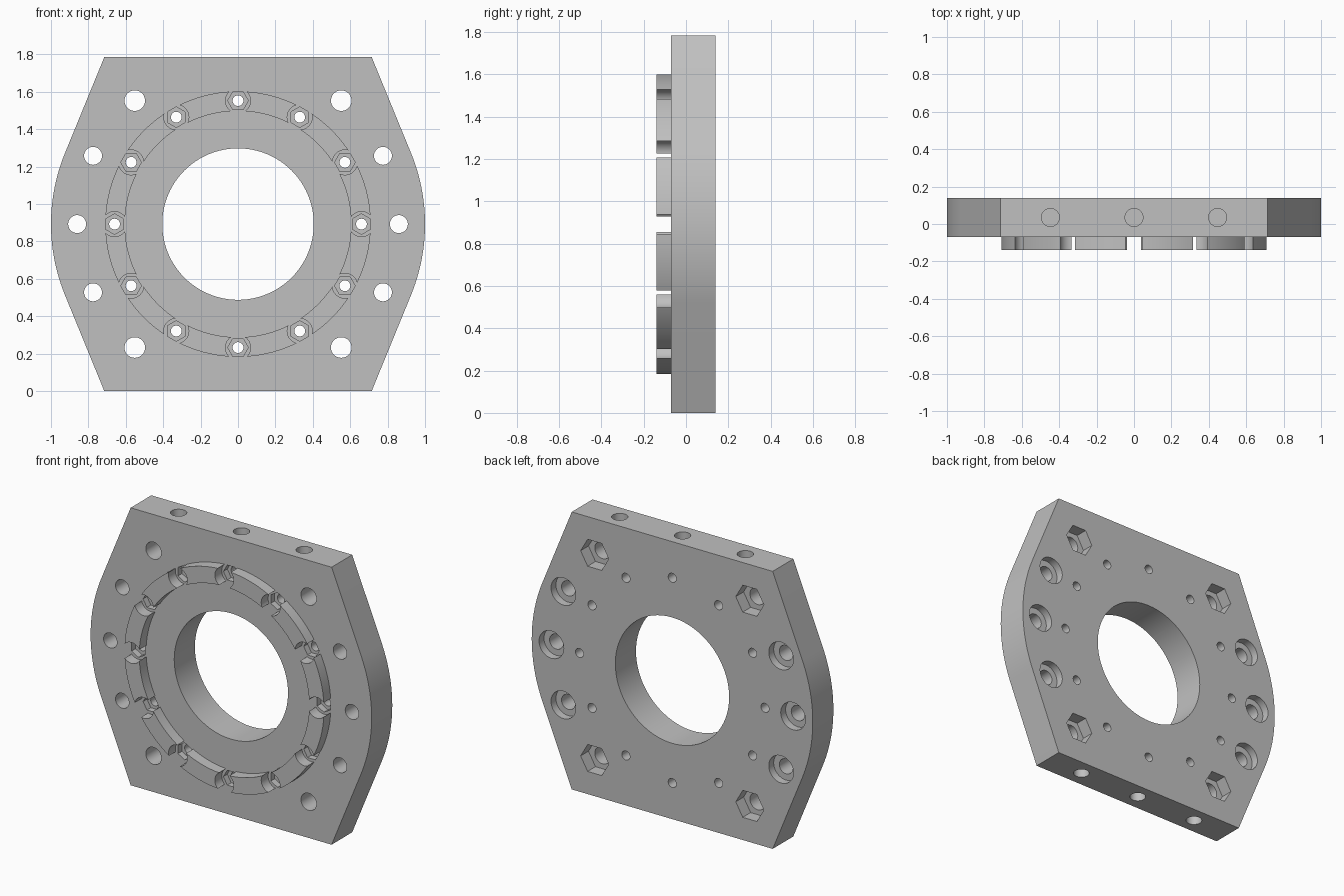
import bpy, bmesh
from math import sin, cos, pi, atan2, acos, hypot

cube = bpy.data.objects.get("Cube")
if cube:
    bpy.data.objects.remove(cube, do_unlink=True)

H = 1.785            # plate height
C = H / 2            # centre height
FRONT, BACK = -0.07, 0.14
RING_FRONT = -0.14
BOLT_R = 0.66        # bolt circle radius
EPS = 0.02

steel = bpy.data.materials.new("light grey metal")
steel.use_nodes = True
steel.diffuse_color = (0.53, 0.53, 0.53, 1)
steel.node_tree.nodes["Principled BSDF"].inputs["Base Color"].default_value = (0.53, 0.53, 0.53, 1)


def circle(u, v, r, n=40, turn=0.0):
    return [(u + r * cos(turn + 2 * pi * i / n), v + r * sin(turn + 2 * pi * i / n)) for i in range(n)]


def prism(bm, pts, a, b, axis="y"):
    """Extrude an outline from a to b along y (outline in x, z) or z (outline in x, y)."""
    def place(p, d):
        return (p[0], d, p[1]) if axis == "y" else (p[0], p[1], d)
    low = [bm.verts.new(place(p, a)) for p in pts]
    high = [bm.verts.new(place(p, b)) for p in pts]
    n = len(pts)
    faces = [bm.faces.new(low), bm.faces.new(high[::-1])]
    for i in range(n):
        j = (i + 1) % n
        faces.append(bm.faces.new((low[i], high[i], high[j], low[j])))
    bmesh.ops.recalc_face_normals(bm, faces=faces)


def solid(name, prisms):
    bm = bmesh.new()
    for args in prisms:
        prism(bm, *args)
    mesh = bpy.data.meshes.new(name)
    bm.to_mesh(mesh)
    bm.free()
    mesh.materials.append(steel)
    obj = bpy.data.objects.new(name, mesh)
    bpy.context.collection.objects.link(obj)
    return obj


def cut(obj, prisms):
    cutter = solid("cutter", prisms)
    cutter.hide_render = True
    mod = obj.modifiers.new("cut", "BOOLEAN")
    mod.operation = "DIFFERENCE"
    mod.solver = "EXACT"
    mod.object = cutter
    bpy.context.view_layer.objects.active = obj
    bpy.ops.object.modifier_apply(modifier=mod.name)
    bpy.data.objects.remove(cutter, do_unlink=True)


# Plate outline: round sides running tangentially into the corners
corner_x = 0.715
tangent = atan2(C, corner_x) - acos(1 / hypot(corner_x, C))
arc = [tangent * (i / 12 - 1) for i in range(25)]
right_side = [(corner_x, 0)] + [(cos(t), C + sin(t)) for t in arc] + [(corner_x, H)]
left_side = [(-x, z) for x, z in reversed(right_side)]
plate = solid("plate", [(right_side + left_side, FRONT, BACK)])

# Hole positions
bolts = [(BOLT_R * cos(k * pi / 6), C + BOLT_R * sin(k * pi / 6), k * pi / 6) for k in range(12)]
corners = [(sx * 0.552, C + sz * 0.66) for sx in (-1, 1) for sz in (-1, 1)]
sides = [(sx * x, C + dz) for sx in (-1, 1) for x, dz in ((0.775, 0.365), (0.86, 0), (0.775, -0.365))]

# Through holes
holes = [(circle(0, C, 0.405, 96), FRONT - EPS, BACK + EPS)]
holes += [(circle(x, z, 0.029, 24), FRONT - EPS, BACK + EPS) for x, z, t in bolts]
holes += [(circle(x, z, 0.055), FRONT - EPS, BACK + EPS) for x, z in corners]
holes += [(circle(x, z, 0.048), FRONT - EPS, BACK + EPS) for x, z in sides]
cut(plate, holes)

# Nut pockets in front, nut pockets and round counterbores in the back
pockets = [(circle(x, z, 0.055, 6, t + pi / 2), FRONT - EPS, FRONT + 0.04) for x, z, t in bolts]
pockets += [(circle(x, z, 0.1, 6), BACK - 0.08, BACK + EPS) for x, z in corners]
pockets += [(circle(x, z, 0.088), BACK - 0.05, BACK + EPS) for x, z in sides]
cut(plate, pockets)

# Blind holes in the top and bottom edges
mid = (FRONT + BACK) / 2
drills = []
for x in (-0.447, 0, 0.447):
    drills.append((circle(x, mid, 0.048), H - 0.15, H + EPS, "z"))
    drills.append((circle(x, mid, 0.048), -EPS, 0.15, "z"))
cut(plate, drills)

# Raised ring, split into segments by the round nut clearances
ring = solid("segmented_ring", [(circle(0, C, 0.71, 120), RING_FRONT, FRONT)])
cut(ring, [(circle(0, C, 0.605, 120), RING_FRONT - EPS, FRONT + EPS)])
cut(ring, [(circle(x, z, 0.067, 32), RING_FRONT - EPS, FRONT + EPS) for x, z, t in bolts])

# Smooth curved walls, keep edges sharp
for obj in (plate, ring):
    bpy.ops.object.select_all(action="DESELECT")
    obj.select_set(True)
    bpy.context.view_layer.objects.active = obj
    bpy.ops.object.shade_smooth_by_angle(angle=pi / 7)
